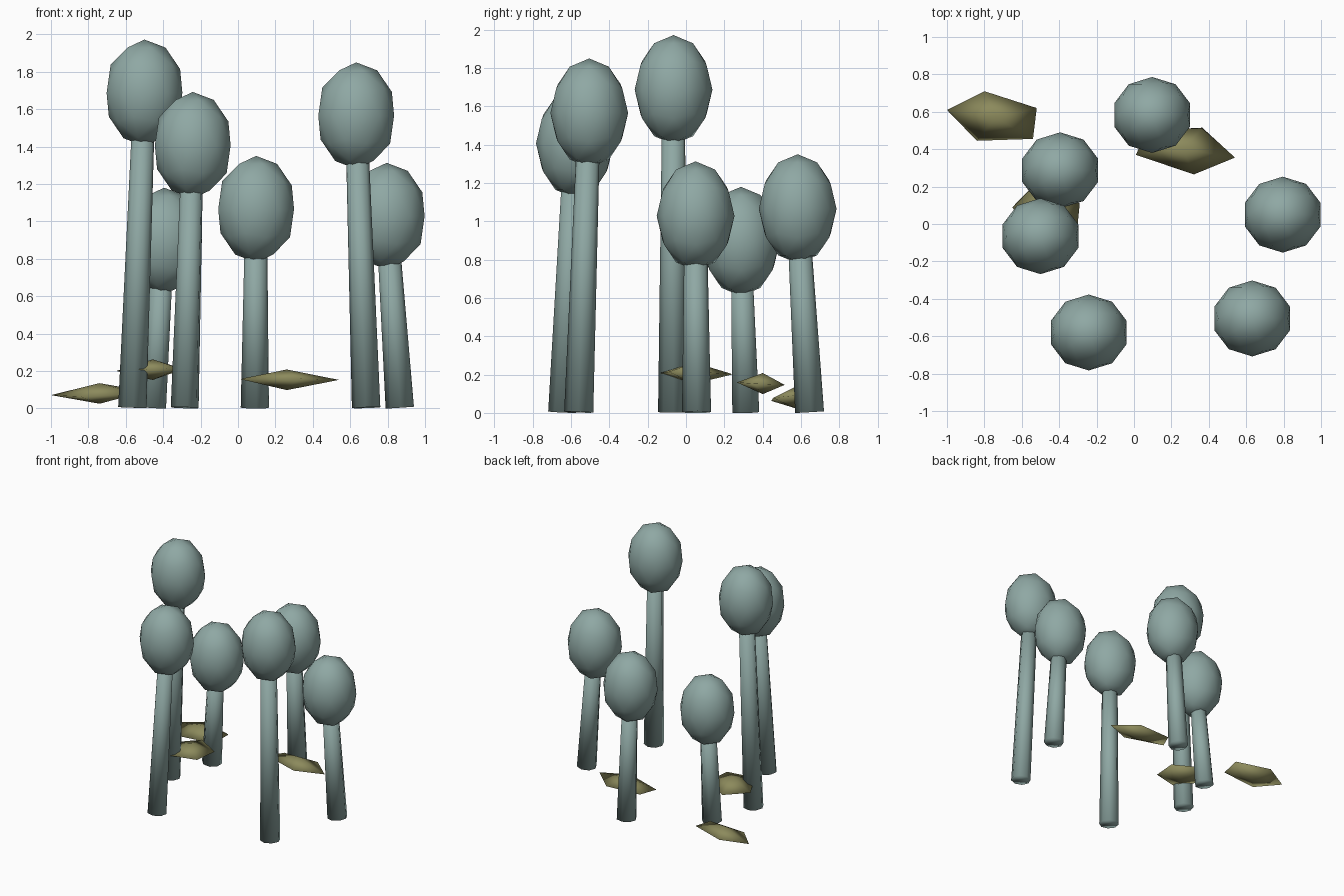
import bpy
import bmesh
from mathutils import Matrix, Vector

cube = bpy.data.objects.get("Cube")
if cube:
    bpy.data.objects.remove(cube, do_unlink=True)


def make_material(name, color):
    mat = bpy.data.materials.new(name)
    mat.use_nodes = True
    mat.diffuse_color = color
    mat.node_tree.nodes["Principled BSDF"].inputs["Base Color"].default_value = color
    return mat


def finish(bm, name, mat):
    """Turn a bmesh into a smooth shaded object with one colour."""
    bmesh.ops.recalc_face_normals(bm, faces=bm.faces[:])
    for face in bm.faces:
        face.smooth = True
    mesh = bpy.data.meshes.new(name)
    bm.to_mesh(mesh)
    bm.free()
    mesh.materials.append(mat)
    obj = bpy.data.objects.new(name, mesh)
    bpy.context.collection.objects.link(obj)
    return obj


def add_trunk(name, base, top, mat):
    """Slightly leaning, tapered eight-sided trunk."""
    axis = top - base
    bm = bmesh.new()
    bmesh.ops.create_cone(
        bm, cap_ends=True, segments=8, radius1=0.076, radius2=0.06, depth=axis.length,
        matrix=Matrix.Translation((base + top) / 2)
        @ axis.to_track_quat("Z", "Y").to_matrix().to_4x4())
    finish(bm, name, mat)


def add_crown(name, center, mat):
    """Faceted egg-shaped crown."""
    bm = bmesh.new()
    bmesh.ops.create_icosphere(
        bm, subdivisions=2, radius=1,
        matrix=Matrix.Translation(center) @ Matrix.Diagonal((0.213, 0.203, 0.285, 1)))
    finish(bm, name, mat)


def add_leaf(name, outline, height, tilt, mat):
    """Flat five-sided double pyramid."""
    count = len(outline)
    cx = sum(p[0] for p in outline) / count
    cy = sum(p[1] for p in outline) / count
    bm = bmesh.new()
    rim = [bm.verts.new((x, y, height + tilt[0] * (x - cx) + tilt[1] * (y - cy)))
           for x, y in outline]
    for side in (1, -1):
        tip = bm.verts.new((cx, cy, height + side * 0.055))
        for i in range(count):
            bm.faces.new((rim[i], rim[(i + 1) % count], tip))
    finish(bm, name, mat)


tree_mat = make_material("grey teal", (0.275, 0.392, 0.371, 1))
leaf_mat = make_material("olive", (0.262, 0.254, 0.107, 1))

# Trees: foot position on the ground, then crown centre
trees = [
    ((-0.565, -0.07), (-0.50, -0.065, 1.687)),
    ((-0.285, -0.645), (-0.242, -0.58, 1.407)),
    ((0.685, -0.56), (0.632, -0.505, 1.565)),
    ((0.09, 0.645), (0.097, 0.583, 1.065)),
    ((0.865, 0.055), (0.795, 0.05, 1.028)),
    ((-0.455, 0.312), (-0.395, 0.287, 0.895)),
]
for number, (foot, crown) in enumerate(trees, 1):
    base, center = Vector((*foot, 0.004)), Vector(crown)
    direction = (center - base).normalized()
    add_trunk(f"tree_{number}_trunk", base, center - direction * 0.12, tree_mat)
    add_crown(f"tree_{number}_crown", center, tree_mat)

# Leaves floating just above the ground
add_leaf("leaf_left", [(0.01, 0.37), (0.32, 0.265), (0.54, 0.355), (0.365, 0.515), (0.07, 0.5)],
         0.153, (-0.01, -0.05), leaf_mat)
add_leaf("leaf_back", [(-1.0, 0.61), (-0.8, 0.71), (-0.52, 0.62), (-0.54, 0.455), (-0.84, 0.445)],
         0.08, (0.05, 0.1), leaf_mat)
add_leaf("leaf_right", [(-0.65, 0.09), (-0.5, 0.245), (-0.29, 0.11), (-0.31, -0.09), (-0.53, -0.135)],
         0.207, (0.03, -0.02), leaf_mat)
